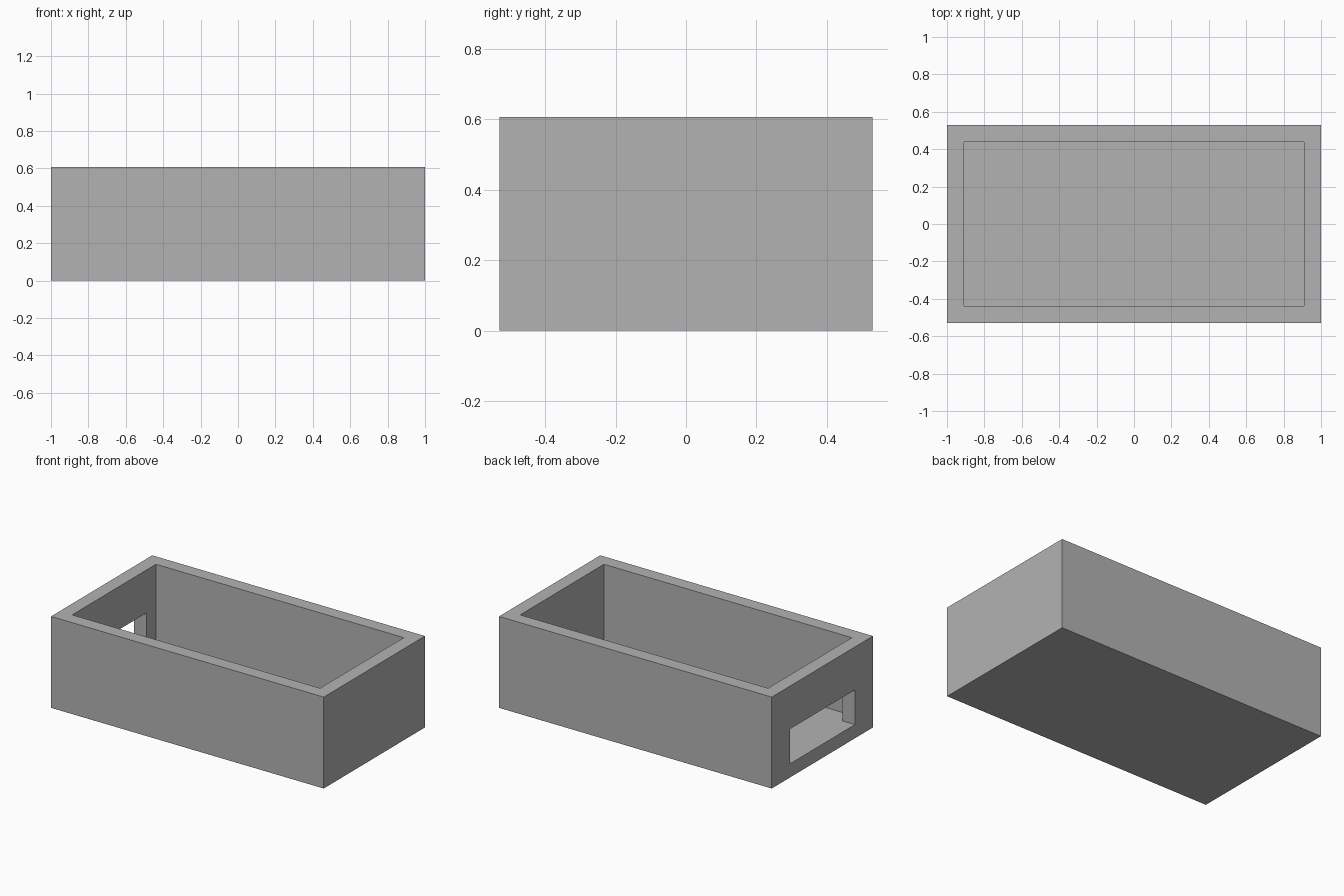
import bpy

default = bpy.data.objects.get("Cube")
if default:
    bpy.data.objects.remove(default, do_unlink=True)

LENGTH, DEPTH, HEIGHT = 2.0, 1.06, 0.606
WALL = 0.091
WINDOW_HALF_WIDTH, WINDOW_TOP = 0.341, 0.321


def box(name, low, high):
    """Axis-aligned box between two opposite corners."""
    center = [(a + b) / 2 for a, b in zip(low, high)]
    bpy.ops.mesh.primitive_cube_add(size=1, location=center)
    obj = bpy.context.object
    obj.name = name
    obj.scale = [b - a for a, b in zip(low, high)]
    bpy.ops.object.transform_apply(location=True, rotation=False, scale=True)
    return obj


def cut(target, cutter):
    """Subtract the cutter from the target, then discard it."""
    cutter.hide_render = True
    mod = target.modifiers.new("cut", "BOOLEAN")
    mod.operation, mod.solver, mod.object = "DIFFERENCE", "EXACT", cutter
    bpy.ops.object.select_all(action="DESELECT")
    bpy.context.view_layer.objects.active = target
    target.select_set(True)
    bpy.ops.object.modifier_apply(modifier=mod.name)
    bpy.data.objects.remove(cutter, do_unlink=True)


# Solid outer body
x, y = LENGTH / 2, DEPTH / 2
tray = box("open_box", (-x, -y, 0), (x, y, HEIGHT))

# Open cavity with an even wall and floor
cut(tray, box("cavity_cutter", (-x + WALL, -y + WALL, WALL),
              (x - WALL, y - WALL, HEIGHT + WALL)))

# Window through the right end wall, its sill level with the floor
cut(tray, box("window_cutter", (-x - WALL, -WINDOW_HALF_WIDTH, WALL),
              (-x + 2 * WALL, WINDOW_HALF_WIDTH, WINDOW_TOP)))

# Plain grey material
grey = bpy.data.materials.new("plain grey")
grey.use_nodes = True
color = (0.45, 0.45, 0.45, 1)
grey.diffuse_color = color
grey.node_tree.nodes["Principled BSDF"].inputs["Base Color"].default_value = color
tray.data.materials.clear()
tray.data.materials.append(grey)
for face in tray.data.polygons:
    face.material_index = 0
    face.use_smooth = False
